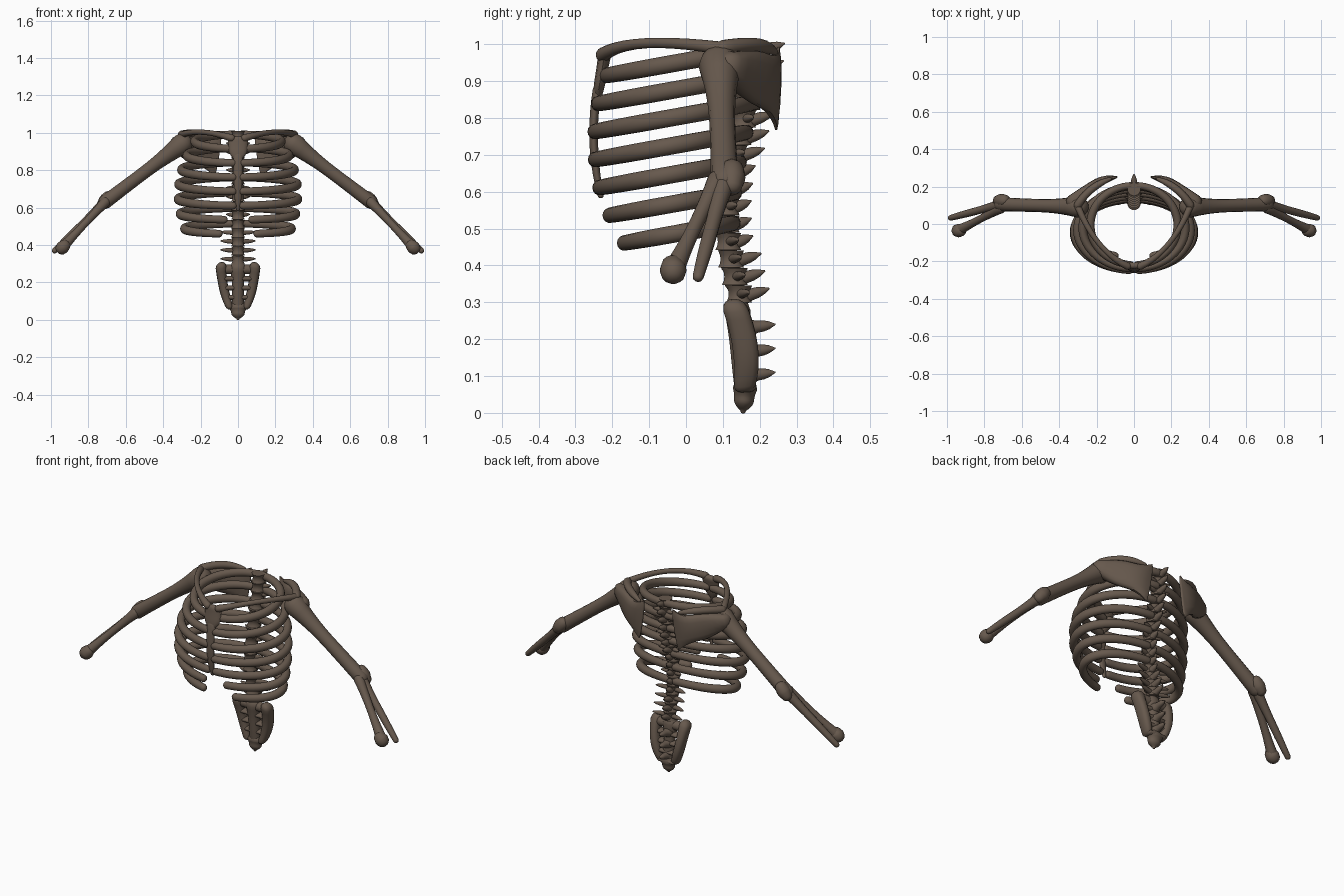
import bpy, bmesh, math
from mathutils import Matrix, Vector

cube = bpy.data.objects.get("Cube")
if cube:
    bpy.data.objects.remove(cube)

COLOUR = (0.135, 0.1, 0.075, 1)
bone = bpy.data.materials.new("aged_bone")
bone.use_nodes = True
bone.diffuse_color = COLOUR
shader = bone.node_tree.nodes["Principled BSDF"]
shader.inputs["Base Color"].default_value = COLOUR
shader.inputs["Roughness"].default_value = 0.8


def add_object(name, bm):
    mesh = bpy.data.meshes.new(name)
    bmesh.ops.recalc_face_normals(bm, faces=bm.faces)
    bm.to_mesh(mesh)
    mesh.materials.append(bone)
    obj = bpy.data.objects.new(name, mesh)
    bpy.context.collection.objects.link(obj)


def oval(centre, tangent, wide, tall, power, sides=14):
    """Points of one oval or squarish section across the path."""
    whole_axis = Vector((0, 1, 0)) if abs(tangent.z) > 0.85 else Vector((0, 0, 1))
    across = tangent.cross(whole_axis).normalized()
    up = across.cross(tangent)
    points = []
    for k in range(sides):
        angle = math.tau * k / sides
        u, v = math.cos(angle), math.sin(angle)
        u = math.copysign(abs(u) ** power, u)
        v = math.copysign(abs(v) ** power, v)
        points.append(centre + across * u * wide + up * v * tall)
    return points


def loft(name, path, wide, tall, paired=False, power=1, domed=True):
    """Skin sections along a path; paired parts get a mirrored twin."""
    heading = (path[-1] - path[0]).normalized()
    upright = abs(heading.z) > 0.85
    last = len(path) - 1
    rings = []
    for i, centre in enumerate(path):
        tangent = (path[min(i + 1, last)] - path[max(i - 1, 0)]).normalized()
        rings.append((centre, tangent, wide[i], tall[i]))

    def dome(ring, sign):
        centre, tangent, w, h = ring
        angles = [math.radians(a) for a in (30, 55, 75)]
        return [(centre + tangent * sign * min(w, h) * math.sin(a), tangent,
                 w * math.cos(a), h * math.cos(a)) for a in angles]

    if domed:
        rings = dome(rings[0], -1)[::-1] + rings + dome(rings[-1], 1)
    bm = bmesh.new()
    loops = []
    for centre, tangent, w, h in rings:
        # Upright parts keep a steady heading so their sections never flip
        direction = heading if upright else tangent
        loops.append([bm.verts.new(p) for p in oval(centre, direction, w, h, power)])
    for low, high in zip(loops, loops[1:]):
        for k in range(len(low)):
            bm.faces.new((low[k - 1], low[k], high[k], high[k - 1]))
    bm.faces.new(loops[0])
    bm.faces.new(loops[-1])
    if paired:
        add_object("left_" + name, bm)
        bm.transform(Matrix.Scale(-1, 4, Vector((1, 0, 0))))
        add_object("right_" + name, bm)
    else:
        add_object(name, bm)
    bm.free()


def limb(name, start, end, thick, tall=None, bend=None, steps=10, **options):
    """Bone from start to end; thick and tall give the start, middle and end half sizes."""
    start, end = Vector(start), Vector(end)
    bend = Vector(bend) if bend else (start + end) / 2
    ts = [i / steps for i in range(steps + 1)]
    path = [start * (1 - t) ** 2 + bend * 2 * t * (1 - t) + end * t * t for t in ts]

    def flare(sizes):
        first, middle, final = sizes
        return [middle + ((first if t < 0.5 else final) - middle) * (2 * t - 1) ** 2 for t in ts]

    loft(name, path, flare(thick), flare(tall or thick), **options)


def spine_point(z):
    """Centre of the curved spine at a height."""
    return Vector((0, 0.148 + 0.038 * math.cos(6.8 * (z - 1)), z))


# Vertebrae with spinous and side processes
for i in range(15):
    name = "vertebra_%d" % (i + 1)
    centre = spine_point(0.322 + i * 0.0475)
    half = Vector((0, 0, 0.023))
    lumbar = i < 5
    limb(name + "_body", centre - half, centre + half, (0.036, 0.029, 0.036), steps=4, domed=False)
    tip = centre + Vector((0, 0.065 if 2 < i < 8 else 0.08, 0.015))
    limb(name + "_spine", centre - half / 2, tip, (0.03, 0.016, 0.003), steps=5)
    tip = centre + Vector((0.09 if lumbar else 0.06, 0.025, 0.005))
    limb(name + "_side_process", centre, tip, (0.018, 0.012, 0.004), steps=5, paired=True)

# Sacrum: column, wings, cross bars and crest
limb("sacrum_column", (0, 0.14, 0.275), (0, 0.16, 0.06), (0.045, 0.031, 0.032), tall=(0.036, 0.03, 0.028))
limb("sacrum_wing", (0.09, 0.135, 0.28), (0.048, 0.16, 0.075), (0.03, 0.025, 0.02),
     tall=(0.034, 0.035, 0.03), bend=(0.085, 0.175, 0.17), paired=True, power=0.8)
for k in range(5):
    corner = Vector((0.045 + 0.01 * k, 0.165 - 0.006 * k, 0.07 + 0.05 * k))
    opposite = corner * Vector((-1, 1, 1))
    height = 0.026 if k == 4 else 0.014
    limb("sacrum_bar_%d" % (k + 1), opposite, corner, (0.026,) * 3, tall=(height,) * 3, steps=2)
for k in range(3):
    root = Vector((0, 0.165, 0.1 + 0.065 * k))
    limb("sacrum_crest_%d" % (k + 1), root, root + Vector((0, 0.075, 0.01)), (0.03, 0.016, 0.003), steps=5)
limb("tailbone", (0, 0.16, 0.065), (0, 0.155, 0.006), (0.05, 0.036, 0.008), tall=(0.034, 0.028, 0.008))

# Ribs: half rings from the spine to the breastbone, the lowest two floating free
for i in range(7):
    reach = 0.322 - 0.0065 * (i - 3.7) ** 2
    front = 0.0055 * (i - 2.4) ** 2 - 0.25
    front_z = 0.915 - 0.076 * i
    back = spine_point(front_z + 0.07).y + 0.02
    gap = 0.08 if i < 5 else 0.12 * (i - 3)
    path = []
    for k in range(33):
        angle = 0.08 + (math.pi - gap - 0.08) * k / 32
        y = (back + front) / 2 + (back - front) / 2 * math.cos(angle)
        path.append(Vector((reach * math.sin(angle), y, front_z + 0.18 * (y - front))))
    swell = [0.9 + 0.15 * math.sin(math.pi * k / 32) for k in range(33)]
    loft("rib_%d" % (i + 1), path, [0.021 * s for s in swell], [0.023 * s for s in swell], paired=True)

# Breastbone
limb("breastbone_top", (0, -0.222, 0.965), (0, -0.24, 0.86), (0.054, 0.05, 0.022), tall=(0.018, 0.016, 0.012))
limb("breastbone_body", (0, -0.24, 0.88), (0, -0.232, 0.59), (0.026, 0.023, 0.01),
     tall=(0.013, 0.012, 0.008), bend=(0, -0.265, 0.74))

# Collarbones
SHOULDER = Vector((0.3, 0.092, 0.94))
limb("collarbone", (0.035, -0.225, 0.972), SHOULDER + Vector((0, 0, 0.05)), (0.02, 0.014, 0.018),
     bend=(0.2, -0.15, 1.025), paired=True)

# Shoulder blades with a ridge
limb("shoulder_blade", (0.108, 0.248, 0.88), SHOULDER + Vector((0.02, 0.025, 0)), (0.008, 0.026, 0.045),
     tall=(0.116, 0.074, 0.042), bend=(0.21, 0.235, 0.895), paired=True, power=0.75)
limb("shoulder_ridge", (0.13, 0.24, 0.98), SHOULDER + Vector((0, 0.01, 0.05)), (0.01, 0.02, 0.022),
     bend=(0.24, 0.2, 1.01), paired=True)

# Arms
ELBOW = Vector((0.71, 0.105, 0.63))
WRIST = Vector((0.94, -0.035, 0.385))
limb("upper_arm", SHOULDER, ELBOW, (0.058, 0.035, 0.038), paired=True)
limb("elbow", ELBOW + Vector((-0.015, 0.02, 0.025)), ELBOW + Vector((0.015, 0.02, -0.01)),
     (0.034, 0.036, 0.03), steps=4, paired=True)
limb("forearm_outer", ELBOW, (0.98, 0.033, 0.37), (0.03, 0.02, 0.015), paired=True)
limb("forearm_inner", ELBOW - Vector((0, 0.02, 0)), WRIST, (0.028, 0.02, 0.03), paired=True)
limb("wrist_knob", WRIST - Vector((0.01, 0, -0.01)), WRIST, (0.034, 0.036, 0.036), steps=2, paired=True)

# Smooth shading with sharp edges kept
bpy.ops.object.select_all(action='DESELECT')
for obj in bpy.context.scene.objects:
    if obj.type == 'MESH':
        obj.select_set(True)
        bpy.context.view_layer.objects.active = obj
bpy.ops.object.shade_smooth_by_angle(angle=math.radians(50))
